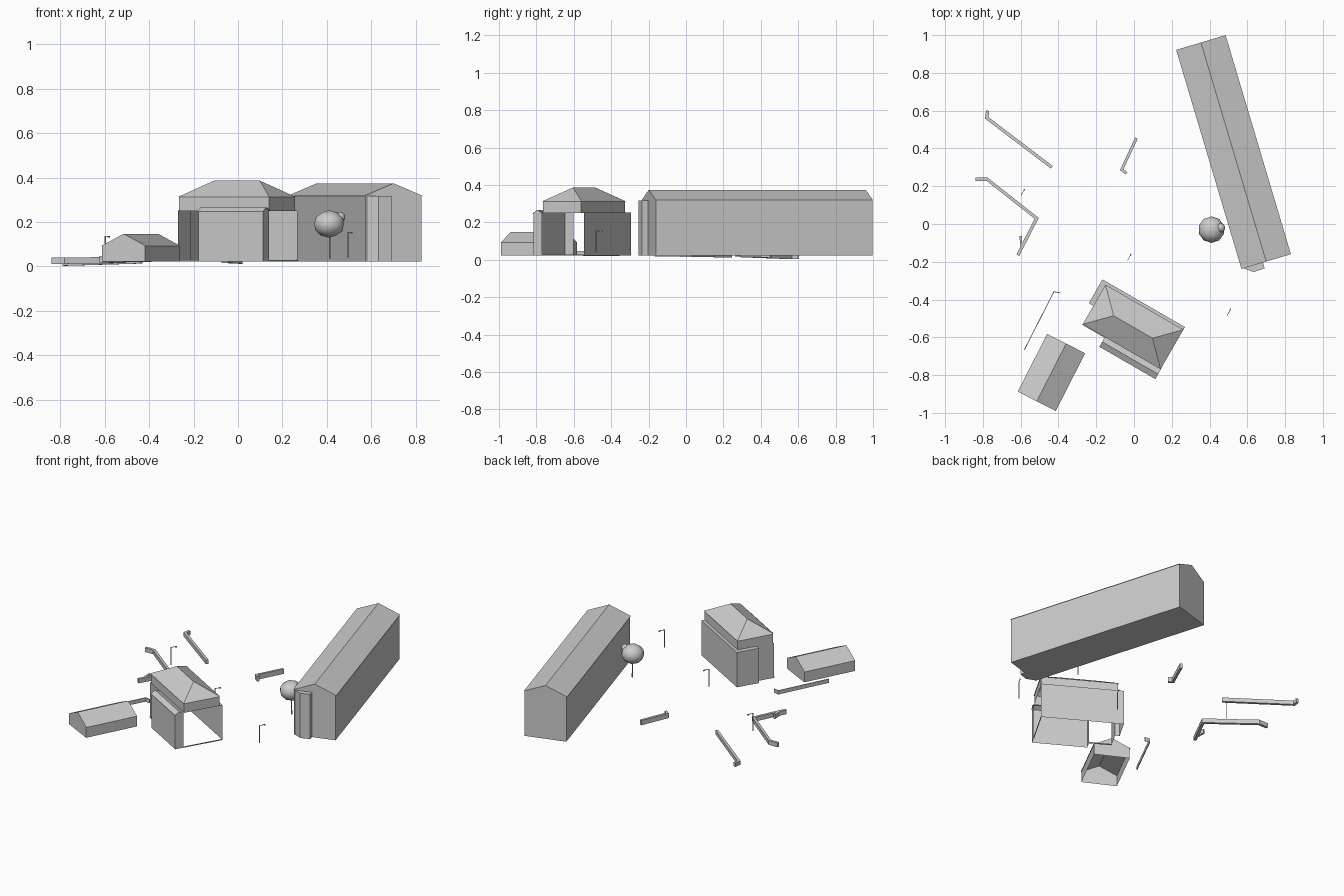
import bpy, bmesh
from math import radians
from mathutils import Vector, Matrix

if "Cube" in bpy.data.objects:
    bpy.data.objects.remove(bpy.data.objects["Cube"])


def finish(name, bm, loc=(0, 0), rot=0, fix=True):
    if fix:
        bmesh.ops.recalc_face_normals(bm, faces=bm.faces)
    me = bpy.data.meshes.new(name)
    bm.to_mesh(me)
    bm.free()
    ob = bpy.data.objects.new(name, me)
    ob.location = (loc[0], loc[1], 0)
    ob.rotation_euler.z = radians(rot)
    bpy.context.collection.objects.link(ob)
    return ob


def prism(bm, profile, place, a, b, skip=()):
    """Loft a 2D profile between a and b; place maps (p, q, t) to 3D."""
    r0 = [bm.verts.new(place(p, q, a)) for p, q in profile]
    r1 = [bm.verts.new(place(p, q, b)) for p, q in profile]
    n = len(profile)
    for i in range(n):
        if i not in skip:
            j = (i + 1) % n
            bm.faces.new((r0[i], r0[j], r1[j], r1[i]))
    bm.faces.new(r0)
    bm.faces.new(r1)


def along_y(p, q, t):
    return (p, t, q)


def along_x(p, q, t):
    return (t, p, q)


def upright(p, q, t):
    return (p, q, t)


def sheet(bm, pts, z0, z1):
    lo = [bm.verts.new((x, y, z0)) for x, y in pts]
    hi = [bm.verts.new((x, y, z1)) for x, y in pts]
    for i in range(len(pts) - 1):
        bm.faces.new((lo[i], lo[i + 1], hi[i + 1], hi[i]))


def gabled(name, w, eave, ridge, length, over, loc, rot, skip=()):
    h = w / 2 - over
    prof = [(-h, .022), (h, .022), (h, eave), (w / 2, eave),
            (0, ridge), (-w / 2, eave), (-h, eave)]
    bm = bmesh.new()
    prism(bm, prof, along_y, -length / 2, length / 2, skip)
    finish(name, bm, loc, rot)


def wall(name, path, width, height):
    """Free-standing wall following a path of (x, y, base z), mitred corners."""
    bm = bmesh.new()
    pts = [Vector(p) for p in path]
    rings = []
    for i, p in enumerate(pts):
        ns = []
        for a, b in ((i - 1, i), (i, i + 1)):
            if a >= 0 and b < len(pts):
                d = (pts[b] - pts[a]).to_2d().normalized()
                ns.append(Vector((-d.y, d.x)))
        m = sum(ns, Vector((0, 0))).normalized()
        m *= width / 2 / m.dot(ns[0])
        rings.append([bm.verts.new((p.x + s * m.x, p.y + s * m.y, p.z + dz))
                      for s, dz in ((-1, 0), (1, 0), (1, height), (-1, height))])
    for r, q in zip(rings, rings[1:]):
        for k in range(4):
            l = (k + 1) % 4
            bm.faces.new((r[k], r[l], q[l], q[k]))
    bm.faces.new(rings[0])
    bm.faces.new(rings[-1])
    finish(name, bm)


# Long gabled building and its small bay on the front end
LONG, LROT = (.527, .381), 16.6
gabled("long_building", .273, .318, .374, 1.21, .005, LONG, LROT)
bm = bmesh.new()
prism(bm, [(-.125, -.59), (-.125, -.605), (-.08, -.639), (-.018, -.637), (-.018, -.59)],
      upright, .022, .317)
finish("long_building_bay", bm, LONG, LROT)

# Small house with open underside
gabled("small_house", .226, .092, .147, .343, .004, (-.437, -.786), -27, (0,))

# Hall: hipped roof
HALL, HROT = (-.005, -.545), -30
bm = bmesh.new()
e = [bm.verts.new((x * .238, y * .121, .312)) for x, y in ((-1, -1), (1, -1), (1, 1), (-1, 1))]
r = [bm.verts.new((x * .119, 0, .386)) for x in (-1, 1)]
for f in ((e[0], e[1], r[1], r[0]), (e[1], e[2], r[1]), (e[2], e[3], r[0], r[1]), (e[3], e[0], r[0])):
    bm.faces.new(f)
finish("hall_roof", bm, HALL, HROT, False)

# Hall: upper wall band
bm = bmesh.new()
U, V = .234, .117
sheet(bm, [(-U, -V), (U, -V), (U, V), (-U, V), (-U, -V)], .25, .312)
finish("hall_upper_walls", bm, HALL, HROT)

# Hall: lower walls on back and left, open to the right
low = [(.237, .137), (-.266, .137), (-.266, -.008), (-.237, -.008), (-.237, -.12)]
bm = bmesh.new()
sheet(bm, low, .022, .252)
finish("hall_lower_walls", bm, HALL, HROT)
bm = bmesh.new()
for quad in ([(.237, .137), (-.266, .137), (-.266, V), (.237, V)],
             [(-.266, V), (-.266, -.008), (-U, -.008), (-U, V)]):
    bm.faces.new([bm.verts.new((x, y, .252)) for x, y in quad])
finish("hall_ledge", bm, HALL, HROT)

# Hall: front aisle with small gabled top, inner side and floor open
bm = bmesh.new()
sheet(bm, [(-.099, -.122), (-.099, -.176), (.237, -.176), (.237, -.122)], .022, .25)
for a, b, za, zb in ((-.18, -.15, .248, .266), (-.15, -.117, .266, .252)):
    bm.faces.new([bm.verts.new(c) for c in
                  ((-.102, a, za), (.24, a, za), (.24, b, zb), (-.102, b, zb))])
for x in (-.099, .237):
    bm.faces.new([bm.verts.new((x, y, z)) for y, z in ((-.176, .25), (-.15, .266), (-.122, .25))])
finish("hall_front_aisle", bm, HALL, HROT)

# Hall: thin sill strips across the open sides
bm = bmesh.new()
prism(bm, [(-.125, .022), (-.119, .022), (-.119, .028), (-.125, .028)], along_x, -.237, -.099)
prism(bm, [(.234, .022), (.238, .022), (.238, .028), (.234, .028)], along_y, -.122, .137)
finish("hall_sill", bm, HALL, HROT)

# Free-standing garden walls
wall("wall_north", [(-.775, .6, .003), (-.78, .562, .003), (-.435, .3, .013)], .017, .026)
wall("wall_west", [(-.84, .237, .012), (-.778, .237, .012), (-.515, .03, .015), (-.615, -.165, .018)],
     .017, .028)
wall("wall_west_stub", [(-.6, -.063, .018), (-.597, -.12, .018)], .012, .028)
wall("wall_east", [(.013, .455, .012), (-.065, .287, .016), (-.04, .268, .016)], .015, .032)
wall("fence", [(-.58, -.665, .022), (-.424, -.358, .02), (-.39, -.365, .02)], .004, .026)

# Street lamps: post, arm and head
for i, (x, y, z) in enumerate(((-.597, .152, .02), (-.033, -.192, .03), (.495, -.482, .038))):
    bm = bmesh.new()
    prism(bm, [(-.002, -.002), (.002, -.002), (.002, .002), (-.002, .002)], upright, z, z + .117)
    prism(bm, [(-.0015, z + .114), (.0015, z + .114), (.0015, z + .117), (-.0015, z + .117)],
          along_y, 0, .03)
    prism(bm, [(-.003, z + .11), (.003, z + .11), (.003, z + .117), (-.003, z + .117)],
          along_y, .028, .038)
    finish("street_lamp_%d" % (i + 1), bm, (x, y), -28)

# Tree: trunk and two round clumps
bm = bmesh.new()
bmesh.ops.create_cone(bm, cap_ends=True, segments=6, radius1=.004, radius2=.003, depth=.12,
                      matrix=Matrix.Translation((0, 0, .095)))
finish("tree_trunk", bm, (.413, -.03))
for name, rad, sc, pos in (("tree_crown", .07, .88, (.41, -.03, .191)),
                           ("tree_crown_side", .025, 1, (.458, -.02, .22))):
    bpy.ops.mesh.primitive_ico_sphere_add(subdivisions=2, radius=rad, location=pos)
    ob = bpy.context.object
    ob.name = name
    ob.scale.z = sc
    bpy.ops.object.shade_smooth_by_angle(angle=radians(40))
